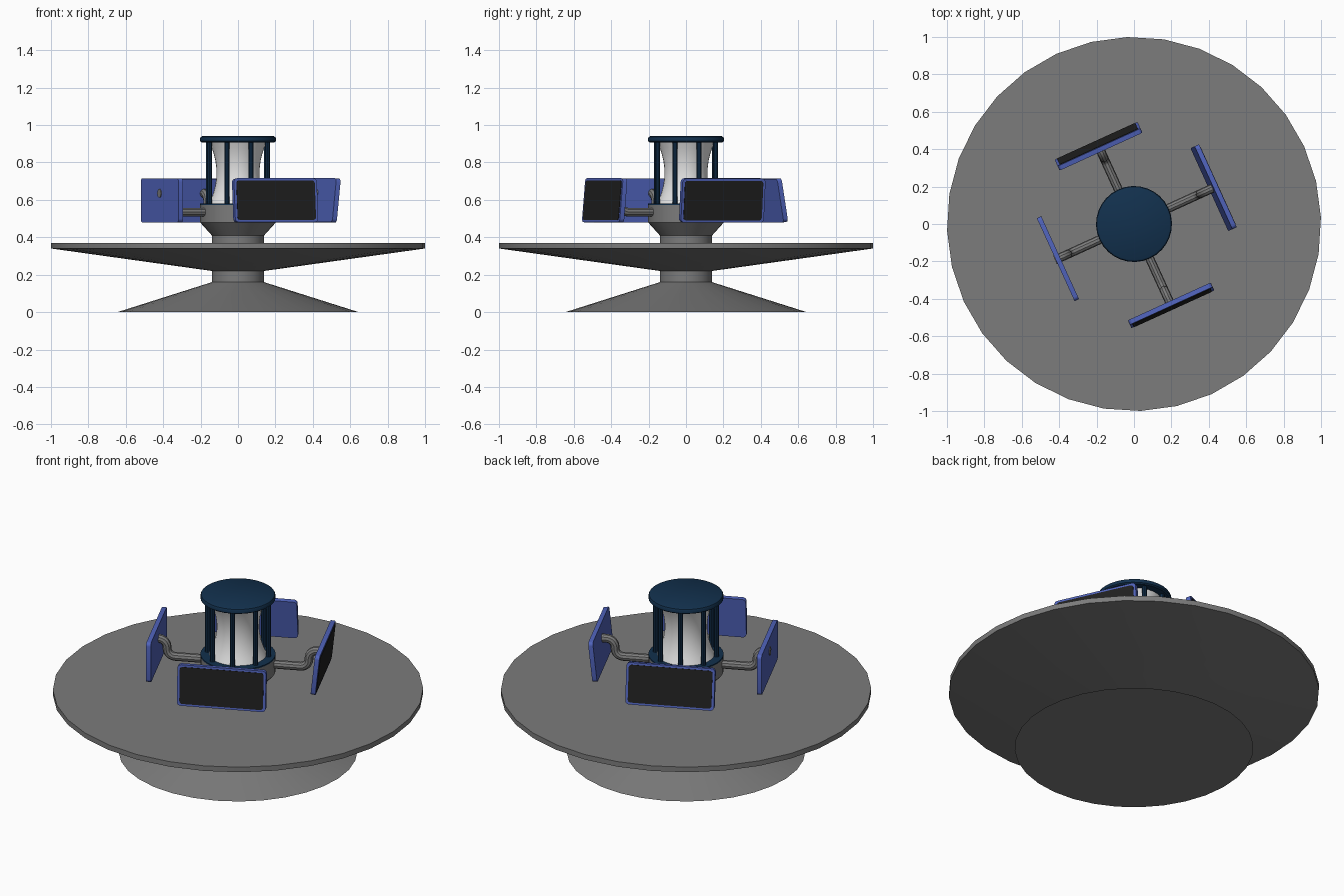
import bpy, bmesh, math
from mathutils import Matrix

if "Cube" in bpy.data.objects:
    bpy.data.objects.remove(bpy.data.objects["Cube"])

TURN = math.radians(24.5)   # whole model is turned about z


def material(name, rgb):
    m = bpy.data.materials.new(name)
    m.use_nodes = True
    m.diffuse_color = (*rgb, 1)
    m.node_tree.nodes["Principled BSDF"].inputs["Base Color"].default_value = (*rgb, 1)
    return m


GREY = material("mid grey", (0.2, 0.2, 0.2))
NAVY = material("navy blue", (0.006, 0.03, 0.075))
BLUE = material("frame blue", (0.08, 0.125, 0.5))
BLACK = material("panel black", (0.014, 0.014, 0.014))
WHITE = material("reflector white", (0.8, 0.8, 0.8))


def finish(bm, name, mat, smooth=True):
    bmesh.ops.recalc_face_normals(bm, faces=bm.faces)
    mesh = bpy.data.meshes.new(name)
    bm.to_mesh(mesh)
    bm.free()
    mesh.materials.append(mat)
    ob = bpy.data.objects.new(name, mesh)
    bpy.context.collection.objects.link(ob)
    if smooth:
        bpy.ops.object.select_all(action='DESELECT')
        ob.select_set(True)
        bpy.context.view_layer.objects.active = ob
        bpy.ops.object.shade_smooth_by_angle(angle=math.radians(30))
    return ob


def lathe(name, profile, mat, segments=32):
    """Revolve (radius, height) points around z; both ends are capped."""
    bm = bmesh.new()
    rings = []
    for r, z in profile:
        angles = [TURN + 2 * math.pi * i / segments for i in range(segments)]
        rings.append([bm.verts.new((r * math.cos(a), r * math.sin(a), z)) for a in angles])
    for low, high in zip(rings, rings[1:]):
        for i in range(segments):
            j = (i + 1) % segments
            bm.faces.new((low[i], low[j], high[j], high[i]))
    bm.faces.new(rings[0])
    bm.faces.new(rings[-1])
    return finish(bm, name, mat)


def slab(name, thick, width, height, radius, mat, matrix):
    """Upright plate facing local x, with rounded corners."""
    bm = bmesh.new()
    bmesh.ops.create_cube(bm, size=1, matrix=Matrix.Diagonal((thick, width, height, 1)))
    corners = [e for e in bm.edges
               if abs(e.verts[0].co.x - e.verts[1].co.x) > thick / 2]
    bmesh.ops.bevel(bm, geom=corners, offset=radius, segments=4, profile=0.5, affect='EDGES')
    bmesh.ops.transform(bm, matrix=matrix, verts=bm.verts)
    return finish(bm, name, mat)


def pipe(name, points, radius, mat, matrix):
    """Tube through (distance, height) points, swept by a bevelled curve."""
    curve = bpy.data.curves.new(name, 'CURVE')
    curve.dimensions = '3D'
    curve.bevel_depth = radius
    curve.bevel_resolution = 3
    curve.use_fill_caps = True
    spline = curve.splines.new('POLY')
    spline.points.add(len(points) - 1)
    for p, (d, z) in zip(spline.points, points):
        p.co = (d, 0, z, 1)
    temp = bpy.data.objects.new(name, curve)
    bpy.context.collection.objects.link(temp)
    bpy.context.view_layer.update()
    mesh = bpy.data.meshes.new_from_object(
        temp.evaluated_get(bpy.context.evaluated_depsgraph_get()))
    bpy.data.objects.remove(temp)
    bm = bmesh.new()
    bm.from_mesh(mesh)
    bpy.data.meshes.remove(mesh)
    bmesh.ops.transform(bm, matrix=matrix, verts=bm.verts)
    return finish(bm, name, mat)


# Conical foot, wide shallow disc and lantern collar
lathe("foot", [(0.645, 0), (0.14, 0.16), (0.14, 0.23)], GREY)
lathe("disc", [(0.14, 0.22), (1, 0.34), (1, 0.37)], GREY)
lathe("collar", [(0.14, 0.36), (0.14, 0.41), (0.203, 0.48), (0.203, 0.572)], GREY)

# Lantern: navy plates, waisted reflector and eight posts
lathe("lantern_floor", [(0.203, 0.572), (0.203, 0.58)], NAVY)
lathe("lantern_cap", [(0.195, 0.908), (0.203, 0.914), (0.203, 0.928),
                      (0.199, 0.936), (0.19, 0.941)], NAVY)
waist = [(0.115 + 0.04 * (k / 5) ** 2, 0.745 + 0.033 * k) for k in range(-5, 6)]
lathe("reflector", waist, WHITE)
for i in range(8):
    a = TURN + i * math.pi / 4
    bm = bmesh.new()
    bmesh.ops.create_cone(
        bm, cap_ends=True, segments=10, radius1=0.014, radius2=0.014, depth=0.34,
        matrix=Matrix.Translation((0.168 * math.cos(a), 0.168 * math.sin(a), 0.745)))
    finish(bm, f"post_{i + 1}", NAVY)

# Bent support arm path, as (distance from axis, height)
bend = 0.045
arm_path = [(0.12, 0.535)]
for k in range(6):
    t = math.radians(-90 + 18 * k)
    arm_path.append((0.345 + bend * math.cos(t), 0.58 + bend * math.sin(t)))
for k in range(6):
    t = math.radians(180 - 18 * k)
    arm_path.append((0.435 + bend * math.cos(t), 0.59 + bend * math.sin(t)))

# Four panels: side, quarter turn, distance, tilt in degrees, arm end, has dark face
panels = [("left", 0, 0.468, 6, 0.470, True),
          ("back", 1, 0.457, -9.5, 0.455, True),
          ("right", 2, 0.447, 0, 0.464, False),
          ("front", 3, 0.478, -5, 0.475, True)]
for side, quarter, dist, tilt, arm_end, dark in panels:
    spin = Matrix.Rotation(TURN + quarter * math.pi / 2, 4, 'Z')
    pipe(f"{side}_arm", arm_path + [(arm_end, 0.635)], 0.024, GREY, spin)
    place = (spin @ Matrix.Translation((dist, 0, 0.597))
             @ Matrix.Rotation(math.radians(tilt), 4, 'Y'))
    slab(f"{side}_panel_frame", 0.026, 0.487, 0.236, 0.02, BLUE, place)
    if dark:
        slab(f"{side}_panel_face", 0.006, 0.46, 0.212, 0.016, BLACK,
             place @ Matrix.Translation((0.0125, 0, 0)))
